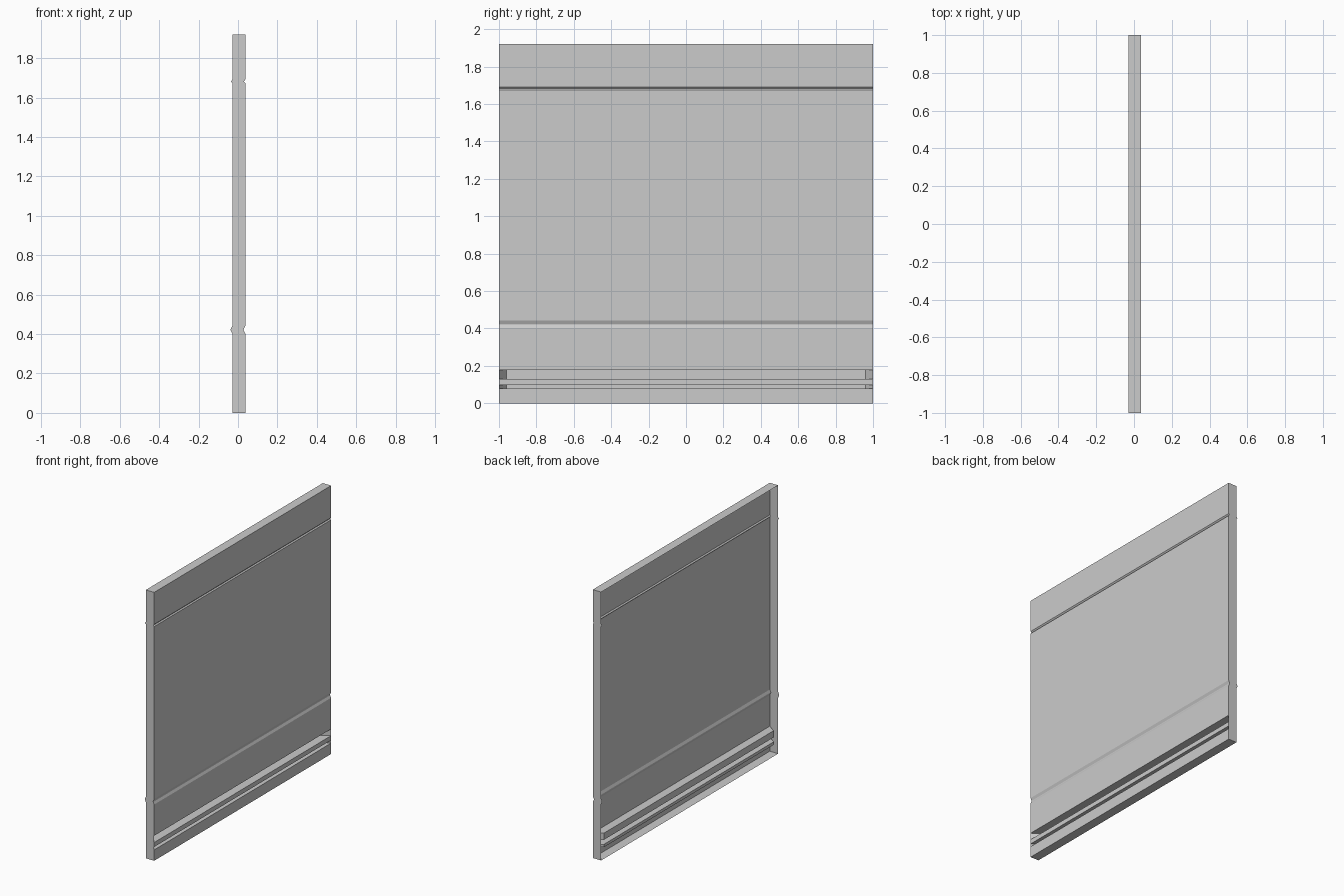
import bpy, bmesh
from mathutils import Vector

if "Cube" in bpy.data.objects:
    bpy.data.objects.remove(bpy.data.objects["Cube"], do_unlink=True)

FACE = 0.037      # outer plane of the panel
RETURN = 0.066    # depth of the folded edges
GROOVE = 0.008    # depth of the pressed grooves
RECESS = 0.06     # depth of the long recesses
SLOPE = 0.04      # length of the sloped recess ends
HEIGHT = 1.92
UP, OUT = Vector((0, 0, 1)), Vector((1, 0, 0))
SIDE = Vector((0, 1, 0))

grey = bpy.data.materials.new("light_grey_metal")
grey.use_nodes = True
colour = (0.6, 0.6, 0.6, 1)
grey.diffuse_color = colour
grey.node_tree.nodes["Principled BSDF"].inputs["Base Color"].default_value = colour


def add_face(bm, points, facing):
    """Add a flat face whose normal points along facing."""
    face = bm.faces.new([bm.verts.new(p) for p in points])
    face.normal_update()
    if face.normal.dot(facing) < 0:
        face.normal_flip()


def finish(bm, name):
    bmesh.ops.remove_doubles(bm, verts=bm.verts, dist=0.0001)
    mesh = bpy.data.meshes.new(name)
    bm.to_mesh(mesh)
    bm.free()
    mesh.materials.append(grey)
    bpy.context.collection.objects.link(bpy.data.objects.new(name, mesh))


# Vertical section of the sheet: height and how far it is pressed in
recesses = [(0.078, 0.099), (0.131, 0.179)]
section = [(0, 0)]
section += [(z, 0) for pair in recesses for z in pair]
section += [(0.402, 0), (0.418, GROOVE), (0.424, GROOVE), (0.442, 0)]
section += [(1.675, 0), (1.682, GROOVE), (1.691, 0), (HEIGHT, 0)]
spans = list(zip(section, section[1:]))

# Sheet with pressed grooves, left open at the recesses
bm = bmesh.new()
for (z0, d0), (z1, d1) in spans:
    if (z0, z1) not in recesses:
        a, b = FACE - d0, FACE - d1
        add_face(bm, [(a, -1, z0), (a, 1, z0), (b, 1, z1), (b, -1, z1)], OUT)
finish(bm, "panel_sheet")

# Long recesses with sloped ends
for label, (z0, z1) in zip(("lower", "upper"), recesses):
    bm = bmesh.new()
    back = FACE - RECESS
    path = [(FACE, -1), (back, SLOPE - 1), (back, 1 - SLOPE), (FACE, 1)]
    for (xa, ya), (xb, yb) in zip(path, path[1:]):
        add_face(bm, [(xa, ya, z0), (xb, yb, z0), (xb, yb, z1), (xa, ya, z1)], OUT)
    add_face(bm, [(x, y, z0) for x, y in path], UP)
    add_face(bm, [(x, y, z1) for x, y in path], -UP)
    finish(bm, label + "_recess")

# Folded side edges that follow the section
for label, s in (("front", -1), ("back", 1)):
    bm = bmesh.new()
    for (z0, d0), (z1, d1) in spans:
        a, b = FACE - d0, FACE - d1
        add_face(bm, [(a, s, z0), (a - RETURN, s, z0),
                      (b - RETURN, s, z1), (b, s, z1)], SIDE * s)
    finish(bm, label + "_edge")

# Folded top and bottom edges
for label, z, facing in (("bottom", 0, -UP), ("top", HEIGHT, UP)):
    bm = bmesh.new()
    rear = FACE - RETURN
    add_face(bm, [(FACE, -1, z), (FACE, 1, z), (rear, 1, z), (rear, -1, z)], facing)
    finish(bm, label + "_edge")
